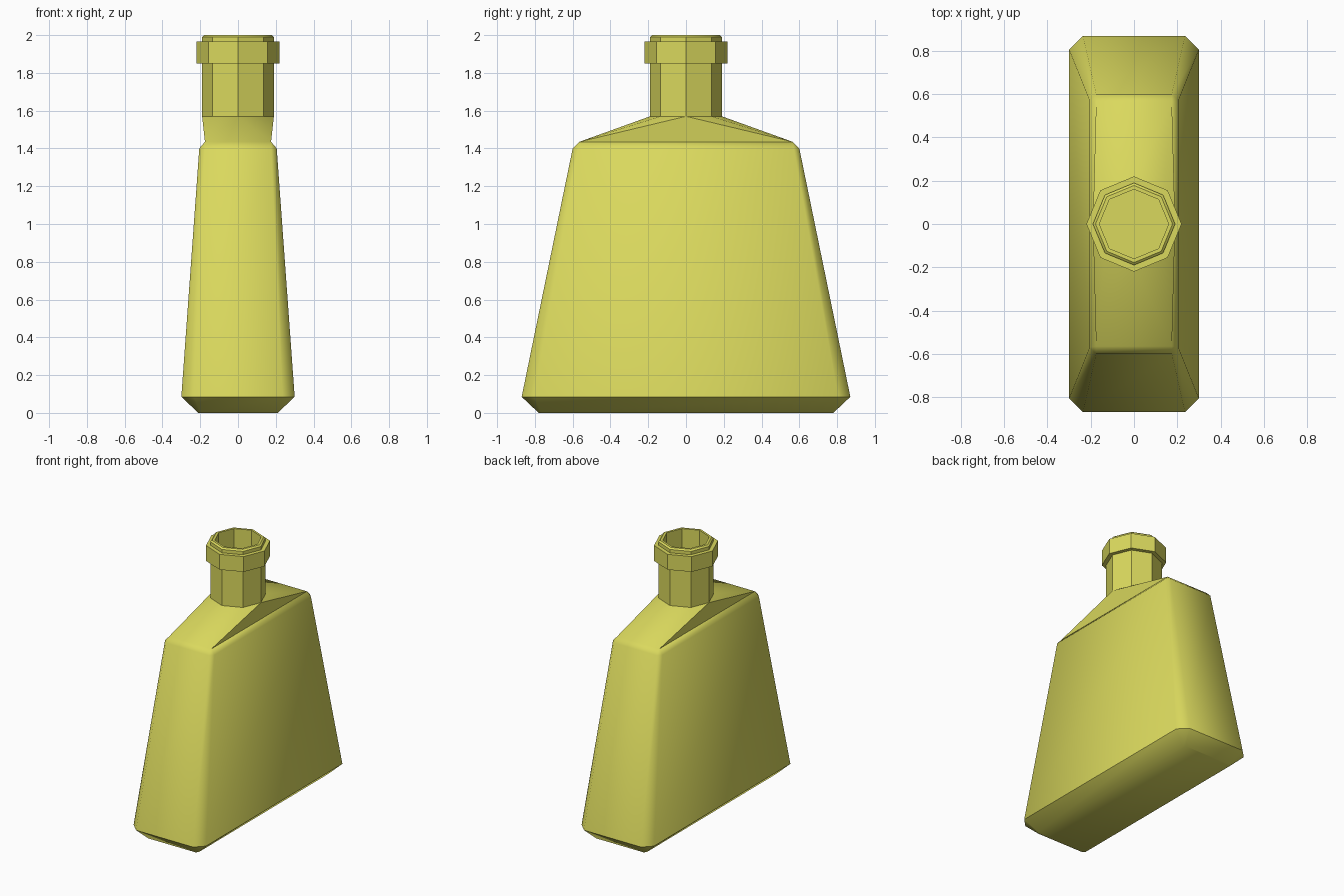
import bpy, bmesh
from math import cos, sin, pi, radians

cube = bpy.data.objects.get("Cube")
if cube:
    bpy.data.objects.remove(cube, do_unlink=True)

olive = bpy.data.materials.new("yellow_olive")
olive.use_nodes = True
colour = (0.70, 0.69, 0.11, 1)
olive.diffuse_color = colour
olive.node_tree.nodes["Principled BSDF"].inputs["Base Color"].default_value = colour

SIDES = 8
NECK_R, NECK_Z = 0.19, 1.57


def finish(bm, name, angle):
    bmesh.ops.recalc_face_normals(bm, faces=bm.faces)
    mesh = bpy.data.meshes.new(name)
    bm.to_mesh(mesh)
    bm.free()
    mesh.materials.append(olive)
    obj = bpy.data.objects.new(name, mesh)
    bpy.context.collection.objects.link(obj)
    bpy.ops.object.select_all(action='DESELECT')
    obj.select_set(True)
    bpy.context.view_layer.objects.active = obj
    bpy.ops.object.shade_smooth_by_angle(angle=radians(angle))
    return obj


def octagon(bm, r, z):
    return [bm.verts.new((r * cos(2 * pi * i / SIDES), r * sin(2 * pi * i / SIDES), z))
            for i in range(SIDES)]


def bridge(bm, a, b):
    n = len(a)
    for i in range(n):
        j = (i + 1) % n
        bm.faces.new((a[i], a[j], b[j], b[i]))


def chamfered_rect(bm, hx, hy, c, z):
    # two points per corner, counter-clockwise from the +x +y corner
    pts = [(hx, hy - c), (hx - c, hy), (c - hx, hy), (-hx, hy - c),
           (-hx, c - hy), (c - hx, -hy), (hx - c, -hy), (hx, c - hy)]
    return [bm.verts.new((x, y, z)) for x, y in pts]


def lathe(name, profile, closed):
    bm = bmesh.new()
    rings = [octagon(bm, r, z) for r, z in profile]
    for a, b in zip(rings, rings[1:]):
        bridge(bm, a, b)
    if closed:
        bridge(bm, rings[-1], rings[0])
    else:
        bm.faces.new(rings[-1])
    return finish(bm, name, 30)


# Bottle body: bevelled base, tapering walls, rounded shoulder edge
bm = bmesh.new()
foot = chamfered_rect(bm, 0.21, 0.78, 0.015, 0)
base = chamfered_rect(bm, 0.30, 0.87, 0.064, 0.085)
wall = chamfered_rect(bm, 0.205, 0.60, 0.03, 1.40)
bm.faces.new(foot)
bridge(bm, foot, base)
bridge(bm, base, wall)

# Shoulder: four corners fanned up to the octagonal neck
corners = [bm.verts.new((sx * 0.175, sy * 0.565, 1.435))
           for sx, sy in ((1, 1), (-1, 1), (-1, -1), (1, -1))]
ring = octagon(bm, NECK_R, NECK_Z)
for k in range(4):
    here, after = corners[k], corners[(k + 1) % 4]
    a, b, c = wall[2 * k], wall[2 * k + 1], wall[(2 * k + 2) % SIDES]
    n0, n1, n2 = ring[2 * k], ring[2 * k + 1], ring[(2 * k + 2) % SIDES]
    bm.faces.new((a, b, here))
    bm.faces.new((b, c, after, here))
    bm.faces.new((here, n1, n0))
    bm.faces.new((here, n2, n1))
    bm.faces.new((here, after, n2))
finish(bm, "bottle_body", 46)

# Hollow neck with a chamfered lip
lathe("bottle_neck", [(NECK_R, NECK_Z), (NECK_R, 1.99), (0.178, 2.0),
                      (0.16, 2.0), (0.16, NECK_Z)], closed=False)

# Collar band around the top of the neck
lathe("neck_collar", [(NECK_R, 1.85), (0.22, 1.85), (0.22, 1.965),
                      (NECK_R, 1.965)], closed=True)
